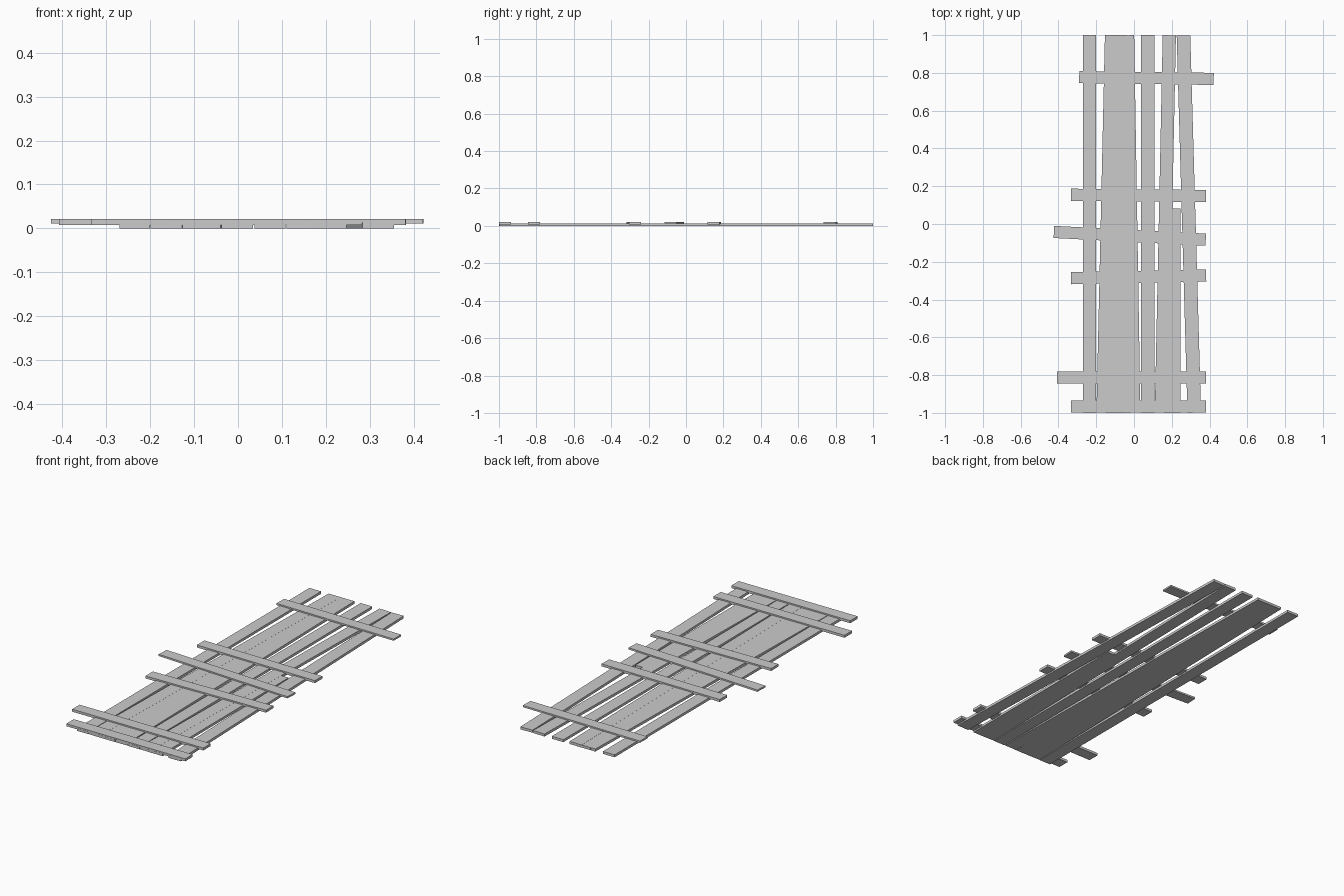
import bpy, math
from mathutils import Matrix, Vector


def plank(name, a, b, width, z0, z1):
    """Flat board running from a to b (centre line), between heights z0 and z1."""
    a, b = Vector(a), Vector(b)
    d, mid = b - a, (a + b) / 2
    bpy.ops.mesh.primitive_cube_add(size=1)
    ob = bpy.context.object
    ob.name = ob.data.name = name
    ob.data.transform(Matrix.Diagonal((d.length, width, z1 - z0, 1)))
    ob.rotation_euler.z = math.atan2(d.y, d.x)
    ob.location = (mid.x, mid.y, (z0 + z1) / 2)
    return ob


# Long boards: x at the front end, x at the back end, y of back end, width
long_boards = [
    (-0.235, -0.235, 1.0, 0.07),
    (-0.163, -0.118, 0.999, 0.072),
    (-0.083, -0.083, 1.0, 0.087),
    (-0.002, -0.035, 0.999, 0.072),
    (0.073, 0.073, 1.0, 0.07),
    (0.145, 0.187, 0.999, 0.07),
    (0.211, 0.211, 0.083, 0.072),
    (0.319, 0.262, 0.998, 0.072),
]
for i, (x0, x1, y1, w) in enumerate(long_boards):
    y0 = -1.0 if x0 == x1 else -0.999
    # alternate a hair in height so overlapping boards are not coplanar
    plank(f"long_board_{i + 1}", (x0, y0), (x1, y1), w, 0, 0.0135 + 0.0004 * (i % 2))

# Cross boards: left x, left y, right x, right y, underside height
cross_boards = [
    (-0.29, 0.778, 0.422, 0.768, 0.0115),
    (-0.334, 0.155, 0.382, 0.148, 0.0075),
    (-0.424, -0.042, 0.38, -0.083, 0.0115),
    (-0.334, -0.287, 0.382, -0.273, 0.0075),
    (-0.408, -0.812, 0.382, -0.812, 0.0075),
    (-0.334, -0.967, 0.382, -0.967, 0.0075),
]
for i, (x0, y0, x1, y1, z0) in enumerate(cross_boards):
    plank(f"cross_board_{i + 1}", (x0, y0), (x1, y1), 0.064, z0, 0.021)
